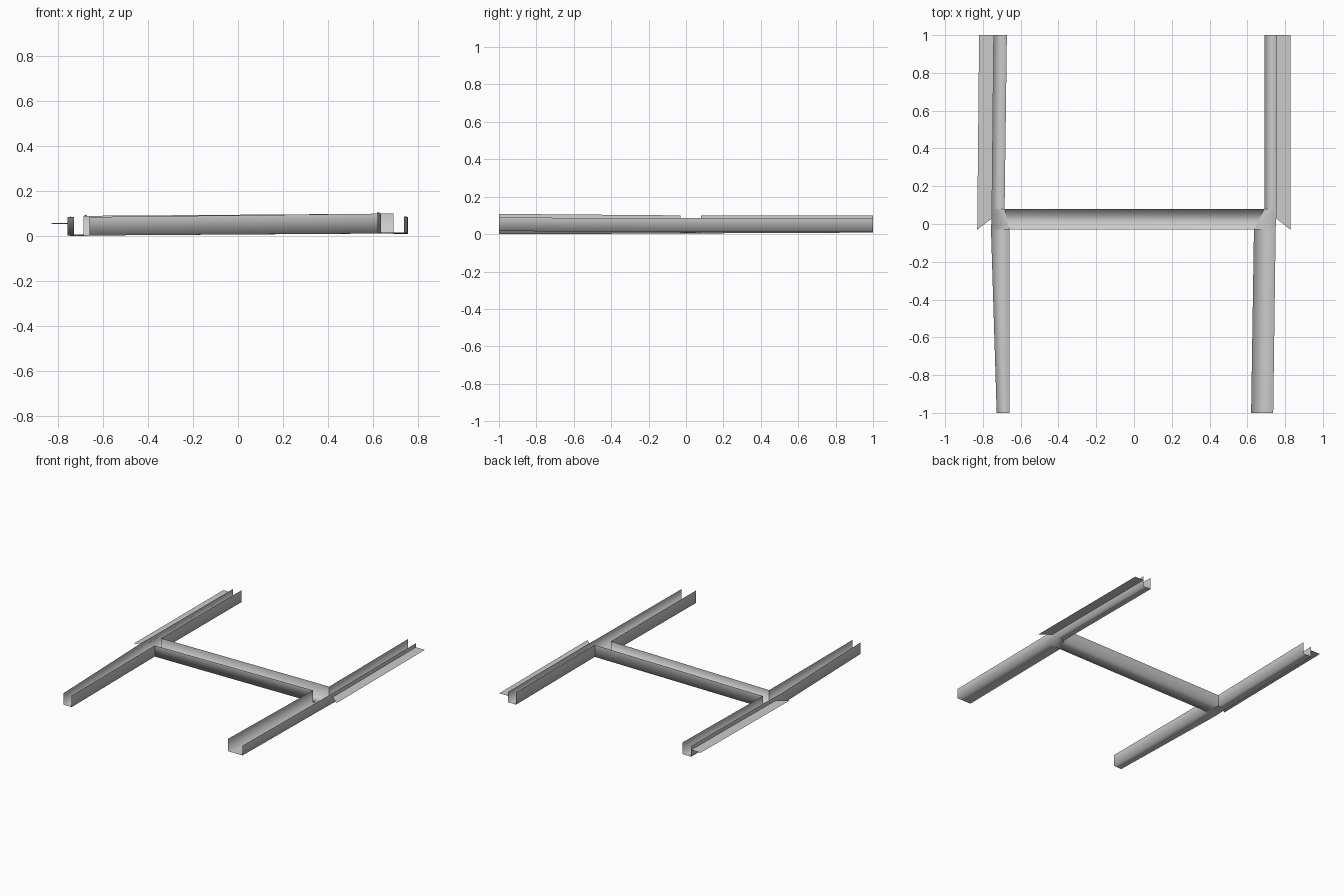
import bpy, bmesh

if "Cube" in bpy.data.objects:
    bpy.data.objects.remove(bpy.data.objects["Cube"])


def loft(name, sections):
    """Sheet-metal surface through a row of equal-length sections."""
    bm = bmesh.new()
    rows = [[bm.verts.new(p) for p in s] for s in sections]
    for a, b in zip(rows, rows[1:]):
        for i in range(len(a) - 1):
            bm.faces.new((a[i], a[i + 1], b[i + 1], b[i]))
    bmesh.ops.remove_doubles(bm, verts=bm.verts, dist=1e-5)
    bmesh.ops.recalc_face_normals(bm, faces=bm.faces)
    me = bpy.data.meshes.new(name)
    bm.to_mesh(me)
    bm.free()
    for p in me.polygons:
        p.use_smooth = True
    ob = bpy.data.objects.new(name, me)
    bpy.context.collection.objects.link(ob)
    return ob


def trough(y, inner, outer, floor, inner_top, outer_top):
    """U section of a rail: inner wall, floor, outer wall."""
    return [(inner, y, inner_top), (inner, y, floor), (outer, y, floor), (outer, y, outer_top)]


# Stations of each rail: y, inner x, outer x, floor z, inner top z, outer top z
rails = {
    "left": [(-1, -.66, -.727, .0, .085, .085), (-.03, -.66, -.757, .003, .085, .085),
             (.08, -.685, -.752, .004, .09, .085), (1, -.673, -.742, .008, .096, .087)],
    "right": [(-1, .62, .737, .016, .108, .088), (-.03, .635, .75, .012, .1, .086),
              (.08, .69, .753, .012, .1, .086), (1, .69, .755, .01, .1, .087)],
}
for side, st in rails.items():
    s = [trough(*v) for v in st]
    loft(side + "_front_trough", s[:2])
    # junction keeps its floor and outer wall but is open to the cross trough
    loft(side + "_junction", [s[1][1:], s[2][1:]])
    loft(side + "_back_trough", s[2:])

# Cross trough between the two junctions
cross = []
for side in ("left", "right"):
    f, b = (trough(*v) for v in rails[side][1:3])
    cross.append([f[0], f[1], b[1], b[0]])
loft("cross_trough", cross)

# Flat flanges on the outside of the back troughs, with a mitred front end
loft("left_flange", [[(-.752, .03, .055), (-.83, -.03, .055)],
                     [(-.742, 1, .058), (-.82, 1, .058)]])
loft("right_flange", [[(.752, .03, .057), (.828, -.03, .057)],
                      [(.755, 1, .057), (.828, 1, .057)]])
